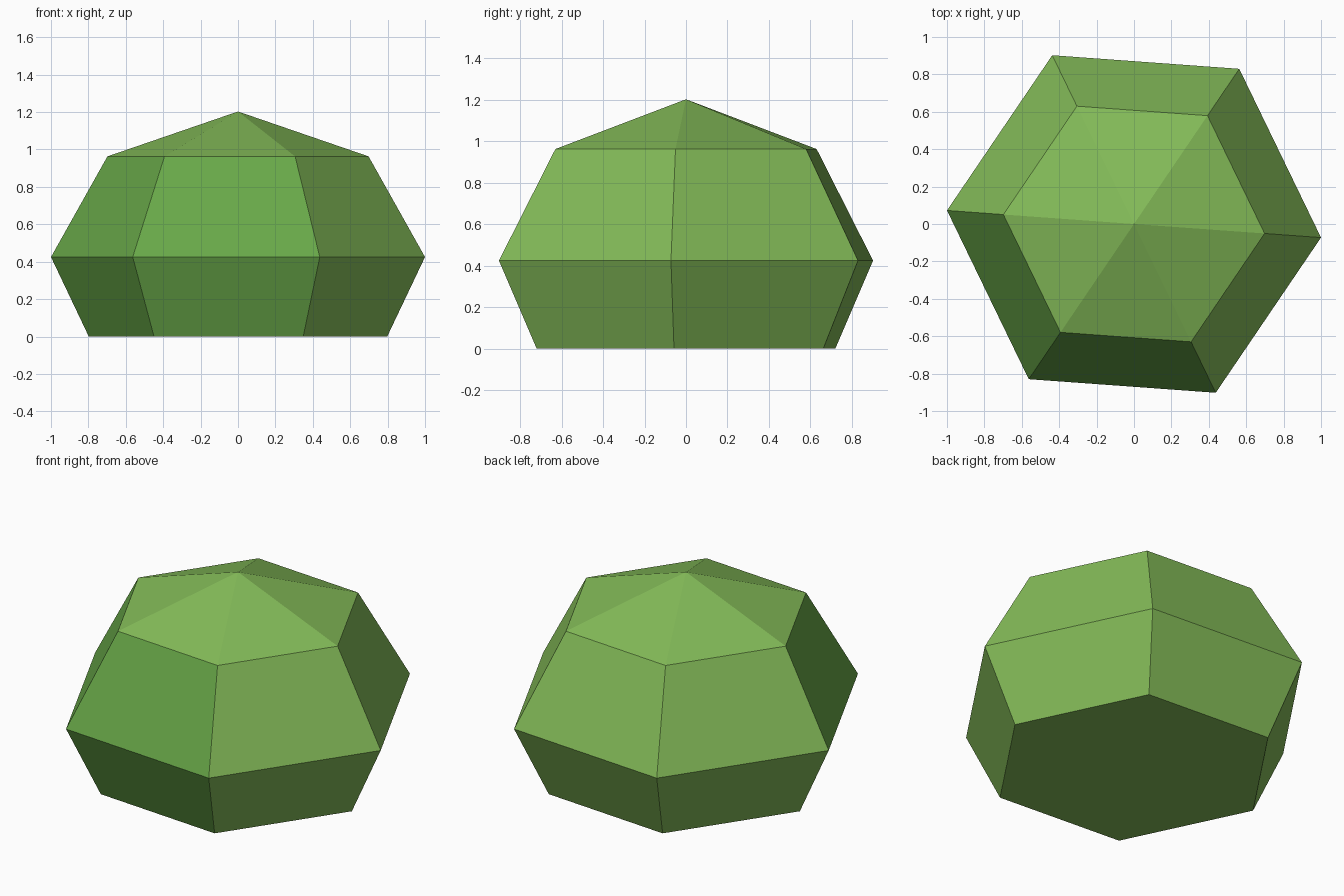
import bpy, bmesh, math

if "Cube" in bpy.data.objects:
    bpy.data.objects.remove(bpy.data.objects["Cube"])

SIDES = 6
TWIST = math.radians(-4.15)
# (radius, height) of each ring from base to shoulder, then the tip
RINGS = [(0.80, 0.0), (1.0025, 0.425), (0.70, 0.963)]
TIP_Z = 1.203


def make_material(name, rgb):
    mat = bpy.data.materials.new(name)
    mat.diffuse_color = (*rgb, 1.0)
    mat.use_nodes = True
    mat.node_tree.nodes["Principled BSDF"].inputs["Base Color"].default_value = mat.diffuse_color
    return mat


bm = bmesh.new()

# Hexagonal rings
rings = []
for radius, z in RINGS:
    ring = []
    for i in range(SIDES):
        a = TWIST + math.tau * i / SIDES
        ring.append(bm.verts.new((radius * math.cos(a), radius * math.sin(a), z)))
    rings.append(ring)

# Flat base
bm.faces.new(list(reversed(rings[0])))

# Side bands; the two front-left sides use the deeper green
for low, high in zip(rings, rings[1:]):
    for i in range(SIDES):
        j = (i + 1) % SIDES
        face = bm.faces.new((low[i], low[j], high[j], high[i]))
        c = face.calc_center_median()
        face.material_index = 1 if c.y < -0.2 and c.x < 0.1 else 0

# Shallow pointed cap
tip = bm.verts.new((0, 0, TIP_Z))
for i in range(SIDES):
    bm.faces.new((rings[-1][i], rings[-1][(i + 1) % SIDES], tip))

bmesh.ops.recalc_face_normals(bm, faces=bm.faces)
mesh = bpy.data.meshes.new("faceted_bush")
bm.to_mesh(mesh)
bm.free()
mesh.materials.append(make_material("leaf green", (0.23, 0.50, 0.098)))
mesh.materials.append(make_material("deep leaf green", (0.138, 0.39, 0.065)))
bush = bpy.data.objects.new("faceted_bush", mesh)
bpy.context.collection.objects.link(bush)
